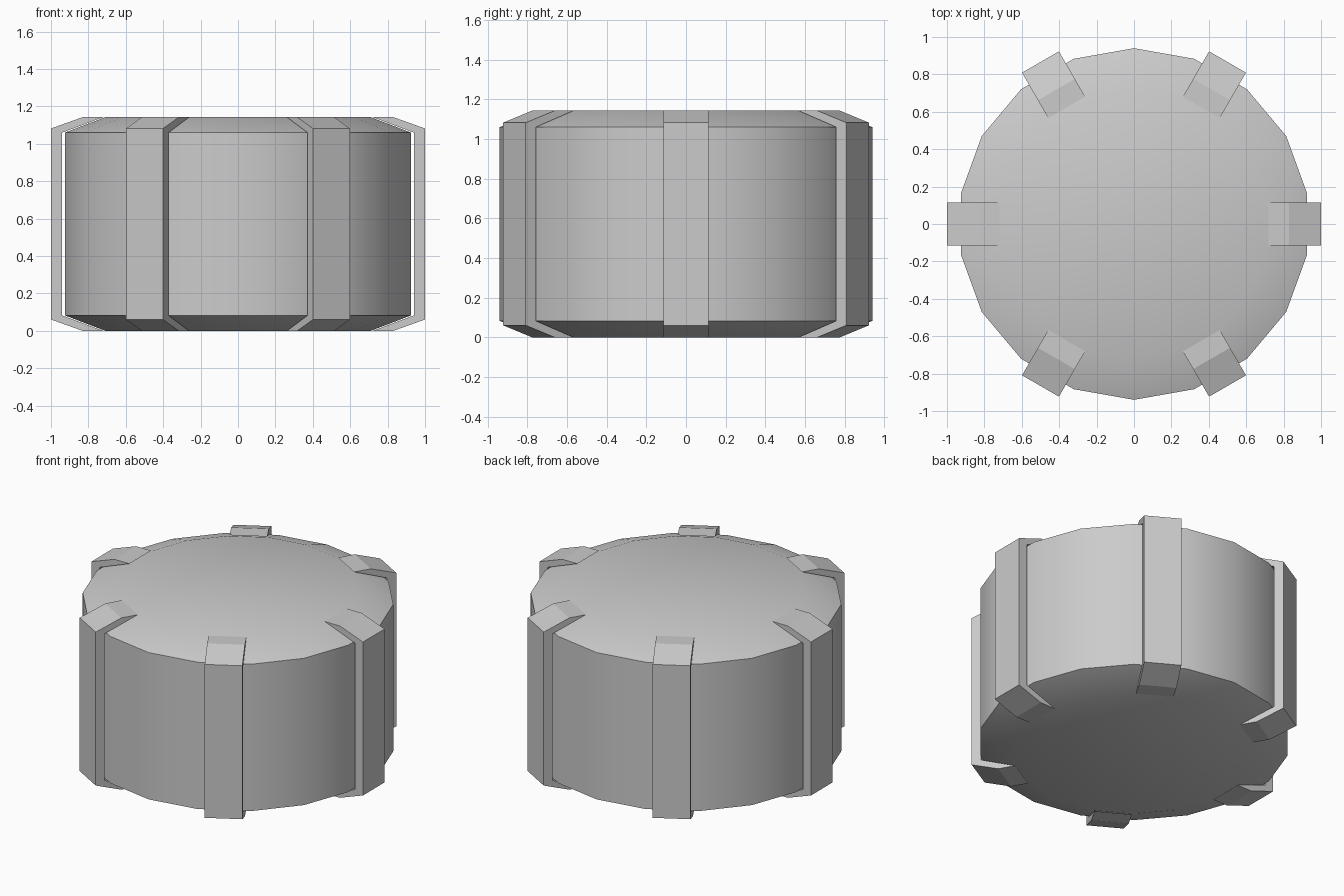
import bpy, bmesh, math

if "Cube" in bpy.data.objects:
    bpy.data.objects.remove(bpy.data.objects["Cube"])

H = 1.143          # total height
R, R_CAP = 0.94, 0.72
CH = 0.083         # height of the chamfer
SIDES, RIBS, RIB_W = 18, 6, 0.228


def finish(bm, name):
    bmesh.ops.recalc_face_normals(bm, faces=bm.faces)
    me = bpy.data.meshes.new(name)
    bm.to_mesh(me)
    bm.free()
    ob = bpy.data.objects.new(name, me)
    bpy.context.collection.objects.link(ob)
    return ob


# Chamfered 18-sided drum
bm = bmesh.new()
rings = []
for r, z in [(R_CAP, 0), (R, CH), (R, H - CH), (R_CAP, H)]:
    angles = [math.pi / 2 + 2 * math.pi * i / SIDES for i in range(SIDES)]
    rings.append([bm.verts.new((r * math.cos(a), r * math.sin(a), z)) for a in angles])
for lo, hi in zip(rings, rings[1:]):
    for i in range(SIDES):
        j = (i + 1) % SIDES
        bm.faces.new((lo[i], lo[j], hi[j], hi[i]))
bm.faces.new(rings[0][::-1])
bm.faces.new(rings[-1])
drum = finish(bm, "drum_body")
bpy.context.view_layer.objects.active = drum
drum.select_set(True)
bpy.ops.object.shade_smooth_by_angle(angle=math.radians(21.5))
drum.select_set(False)

# Bracket ribs wrapped around the edge: profile in radius / height
half = [(0.94, H - CH), (R_CAP, H), (0.83, H), (1.0, H - 0.061)]
profile = half + [(r, H - z) for r, z in reversed(half)]
for k in range(RIBS):
    bm = bmesh.new()
    a, b = [[bm.verts.new((r, y, z)) for r, z in profile]
            for y in (-RIB_W / 2, RIB_W / 2)]
    n = len(profile)
    for i in range(n):
        j = (i + 1) % n
        bm.faces.new((a[i], a[j], b[j], b[i]))
    for s in (a, b):
        # side split into top, upright and bottom pieces
        for q in ((0, 1, 2, 3), (0, 3, 4, 7), (4, 5, 6, 7)):
            bm.faces.new([s[i] for i in q])
    rib = finish(bm, f"edge_rib_{k + 1}")
    rib.rotation_euler.z = 2 * math.pi * k / RIBS
